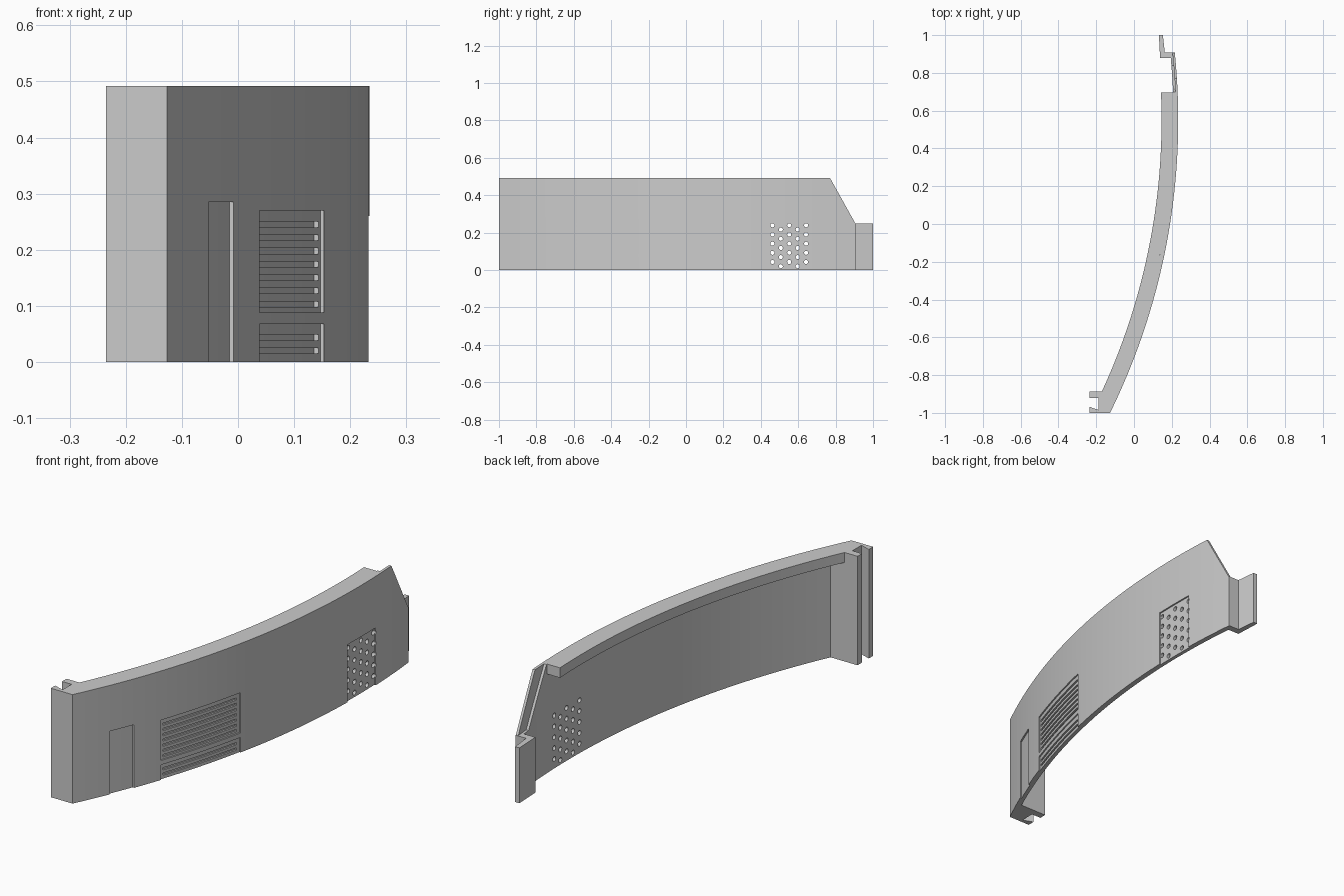
import bpy, bmesh, math
from mathutils import Vector

R = 3.51                      # outer radius of the curved panel
CX, CY = 0.234 - R, 0.55      # centre of the curve
H, LOW = 0.492, 0.25          # full height, height of the low end
START, END = -0.888, 0.908
SKIN, WALL, LIP = 0.012, 0.024, 0.088

cube = bpy.data.objects.get("Cube")
if cube:
    bpy.data.objects.remove(cube)

grey = bpy.data.materials.new("light_grey")
grey.use_nodes = True
grey.diffuse_color = (0.6, 0.6, 0.6, 1)
grey.node_tree.nodes["Principled BSDF"].inputs["Base Color"].default_value = (0.6, 0.6, 0.6, 1)


def prism(name, outline, lo, hi, place=lambda a, b, h: (a, b, h)):
    """Extrude a flat outline from lo to hi."""
    bm = bmesh.new()
    rings = [[bm.verts.new(Vector(place(a, b, h))) for a, b in outline] for h in (lo, hi)]
    n = len(outline)
    bm.faces.new(rings[0])
    bm.faces.new(rings[1])
    for i in range(n):
        j = (i + 1) % n
        bm.faces.new((rings[0][i], rings[0][j], rings[1][j], rings[1][i]))
    bmesh.ops.recalc_face_normals(bm, faces=bm.faces)
    mesh = bpy.data.meshes.new(name)
    bm.to_mesh(mesh)
    bm.free()
    mesh.materials.append(grey)
    obj = bpy.data.objects.new(name, mesh)
    bpy.context.collection.objects.link(obj)
    return obj


def arc_x(r, y):
    return CX + math.sqrt(r * r - (y - CY) ** 2)


def arc(r, y0, y1):
    n = max(2, round((y1 - y0) / 0.03))
    ys = [y0 + (y1 - y0) * i / n for i in range(n + 1)]
    return [(arc_x(r, y), y) for y in ys]


def curved(name, depth0, depth1, y0, y1, z0, z1):
    """Curved slab between two depths below the outer surface."""
    outline = arc(R - depth0, y0, y1) + arc(R - depth1, y0, y1)[::-1]
    return prism(name, outline, z0, z1)


def wedge(y_top, y_low):
    """Cutter for the sloping end, drawn in the side plane."""
    slope = (y_low - y_top) / (H - LOW)
    above = 0.1
    pts = [(y_top - slope * above, H + above), (y_low, LOW), (1.2, LOW), (1.2, H + above)]
    return prism("slope_cutter", pts, -1, 1, lambda a, b, h: (h, a, b))


def cut(obj, cutters):
    for c in cutters:
        mod = obj.modifiers.new("cut", "BOOLEAN")
        mod.operation = "DIFFERENCE"
        mod.solver = "EXACT"
        mod.object = c
        bpy.context.view_layer.objects.active = obj
        bpy.ops.object.modifier_apply(modifier=mod.name)


# Two layered wall with a stepped, sloping end
skin = curved("outer_skin", 0, SKIN, START, END, 0, H)
inner = curved("inner_layer", SKIN, WALL, START, END, 0, H)
outer_slope = wedge(0.77, 0.905)
inner_slope = wedge(0.70, 0.84)
cut(skin, [outer_slope])
cut(inner, [inner_slope])

# Door, vent and grille recesses
recesses = [
    curved("door_cutter", -0.03, 0.007, -0.84, -0.73, -0.05, 0.285),
    curved("vent_cutter", -0.03, 0.006, -0.605, -0.2, 0.088, 0.27),
    curved("low_vent_cutter", -0.03, 0.006, -0.605, -0.2, -0.05, 0.068),
    curved("grille_cutter", -0.03, 0.007, 0.45, 0.65, -0.05, 0.26),
]
cut(skin, recesses)

# Horizontal vent slots
slots = []
for first, count in ((0.103, 7), (0.02, 2)):
    for i in range(count):
        z = first + 0.0237 * i
        slots.append(curved("slot_cutter", -0.02, 0.0135, -0.59, -0.215, z - 0.005, z + 0.005))
cut(skin, slots)
cut(inner, slots)

# Staggered round grille holes
holes = []
ring = [(math.cos(math.tau * k / 12) * 0.011, math.sin(math.tau * k / 12) * 0.011) for k in range(12)]
for col in range(5):
    y = 0.462 + 0.045 * col
    for row in range(5):
        z = (0.043 if col % 2 == 0 else 0.02) + 0.049 * row
        pts = [(y + a, z + b) for a, b in ring]
        holes.append(prism("hole_cutter", pts, 0.15, 0.3, lambda a, b, h: (h, a, b)))
cut(skin, holes)
cut(inner, holes)

for c in [outer_slope, inner_slope] + recesses + slots + holes:
    bpy.data.objects.remove(c)

# Thick lip along the top of the inside
lip = curved("top_lip", WALL, LIP, START, 0.695, H - 0.045, H)

# Grooved end post
post = prism("end_post", arc(R, -1, START) + [
    (-0.235, START), (-0.235, -0.92), (-0.187, -0.92),
    (-0.187, -0.985), (-0.235, -0.968), (-0.235, -1)], 0, H)

# Stepped joining tab on the low end
tab = prism("joining_tab", [
    (0.132, 1), (0.153, 1), (0.163, 0.908), (0.2, 0.908),
    (0.195, 0.878), (0.138, 0.878)], 0, LOW)

# Smooth curves with crisp edges
bpy.ops.object.select_all(action="DESELECT")
for obj in (skin, inner, lip, post, tab):
    obj.select_set(True)
    bpy.context.view_layer.objects.active = obj
bpy.ops.object.shade_smooth_by_angle(angle=math.radians(20))
